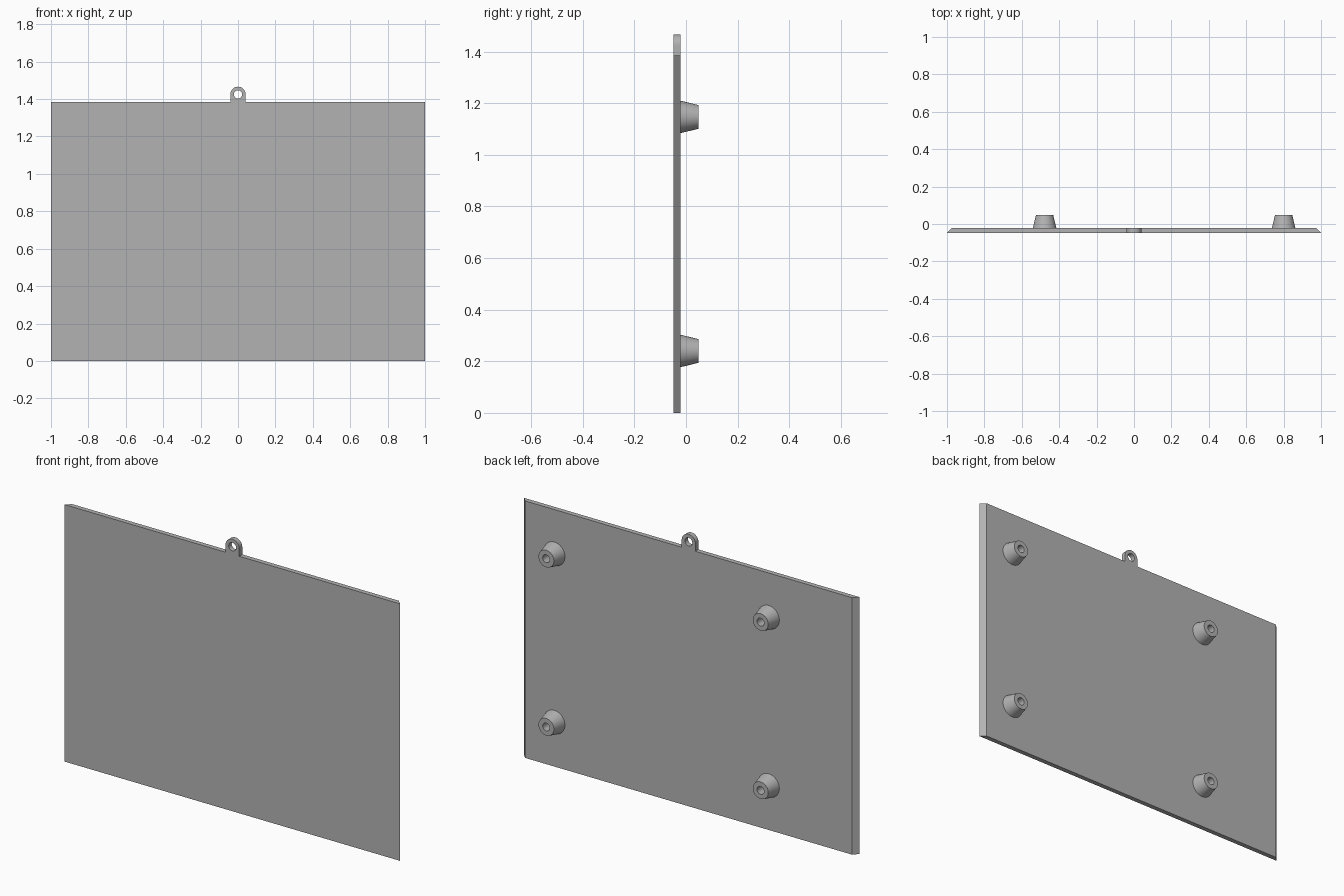
import bpy, bmesh
from math import cos, sin, pi
from mathutils import Vector

cube = bpy.data.objects.get("Cube")
if cube:
    bpy.data.objects.remove(cube)

grey = bpy.data.materials.new("plain grey")
grey.use_nodes = True
COLOUR = (0.45, 0.45, 0.45, 1)
grey.diffuse_color = COLOUR
grey.node_tree.nodes["Principled BSDF"].inputs["Base Color"].default_value = COLOUR

FRONT, BACK, END = -0.048, -0.022, 0.048
HEIGHT = 1.385
SEGMENTS = 48


def finish(name, bm, smooth=False):
    bmesh.ops.recalc_face_normals(bm, faces=bm.faces)
    mesh = bpy.data.meshes.new(name)
    bm.to_mesh(mesh)
    bm.free()
    mesh.materials.append(grey)
    obj = bpy.data.objects.new(name, mesh)
    bpy.context.collection.objects.link(obj)
    if smooth:
        bpy.ops.object.select_all(action='DESELECT')
        obj.select_set(True)
        bpy.context.view_layer.objects.active = obj
        bpy.ops.object.shade_smooth_by_angle(angle=pi / 6)
    return obj


def skin(bm, rings):
    """Join neighbouring closed rings of vertices with quads."""
    for a, b in zip(rings, rings[1:]):
        n = len(a)
        for i in range(n):
            j = (i + 1) % n
            bm.faces.new((a[i], a[j], b[j], b[i]))


# Panel with its two side edges cut back at an angle
bm = bmesh.new()
slope = BACK - FRONT
outline = [(-1, FRONT), (1, FRONT), (1 - slope, BACK), (slope - 1, BACK)]
base = bm.faces.new([bm.verts.new((x, y, 0)) for x, y in outline])
extruded = bmesh.ops.extrude_face_region(bm, geom=[base])["geom"]
top = [v for v in extruded if isinstance(v, bmesh.types.BMVert)]
bmesh.ops.translate(bm, vec=(0, 0, HEIGHT), verts=top)
finish("panel", bm)

# Hanging tab: round top, square foot, round hole
bm = bmesh.new()
RADIUS, HOLE = 0.041, 0.022
angles = [2 * pi * i / SEGMENTS for i in range(SEGMENTS)]


def tab_ring(y, inner):
    ring = []
    for a in angles:
        reach = HOLE if inner else RADIUS
        if not inner and sin(a) < 0:
            reach = RADIUS / max(abs(cos(a)), abs(sin(a)))
        ring.append(bm.verts.new((reach * cos(a), y, HEIGHT + 0.04 + reach * sin(a))))
    return ring


loop = [tab_ring(FRONT, False), tab_ring(BACK, False),
        tab_ring(BACK, True), tab_ring(FRONT, True)]
skin(bm, loop + loop[:1])
finish("hanging_tab", bm, smooth=True)


# Tapered standoffs with a screw hole
def standoff(name, x, z):
    bm = bmesh.new()
    profile = [(0.063, BACK), (0.046, END), (0.021, END), (0.021, BACK + 0.002)]
    rings = [[bm.verts.new(Vector((x + r * cos(a), y, z + r * sin(a)))) for a in angles]
             for r, y in profile]
    skin(bm, rings)
    bm.faces.new(rings[-1])
    finish(name, bm, smooth=True)


for side, x in (("right", -0.478), ("left", 0.8)):
    for level, z in (("lower", 0.24), ("upper", 1.147)):
        standoff(f"{level}_{side}_standoff", x, z)
